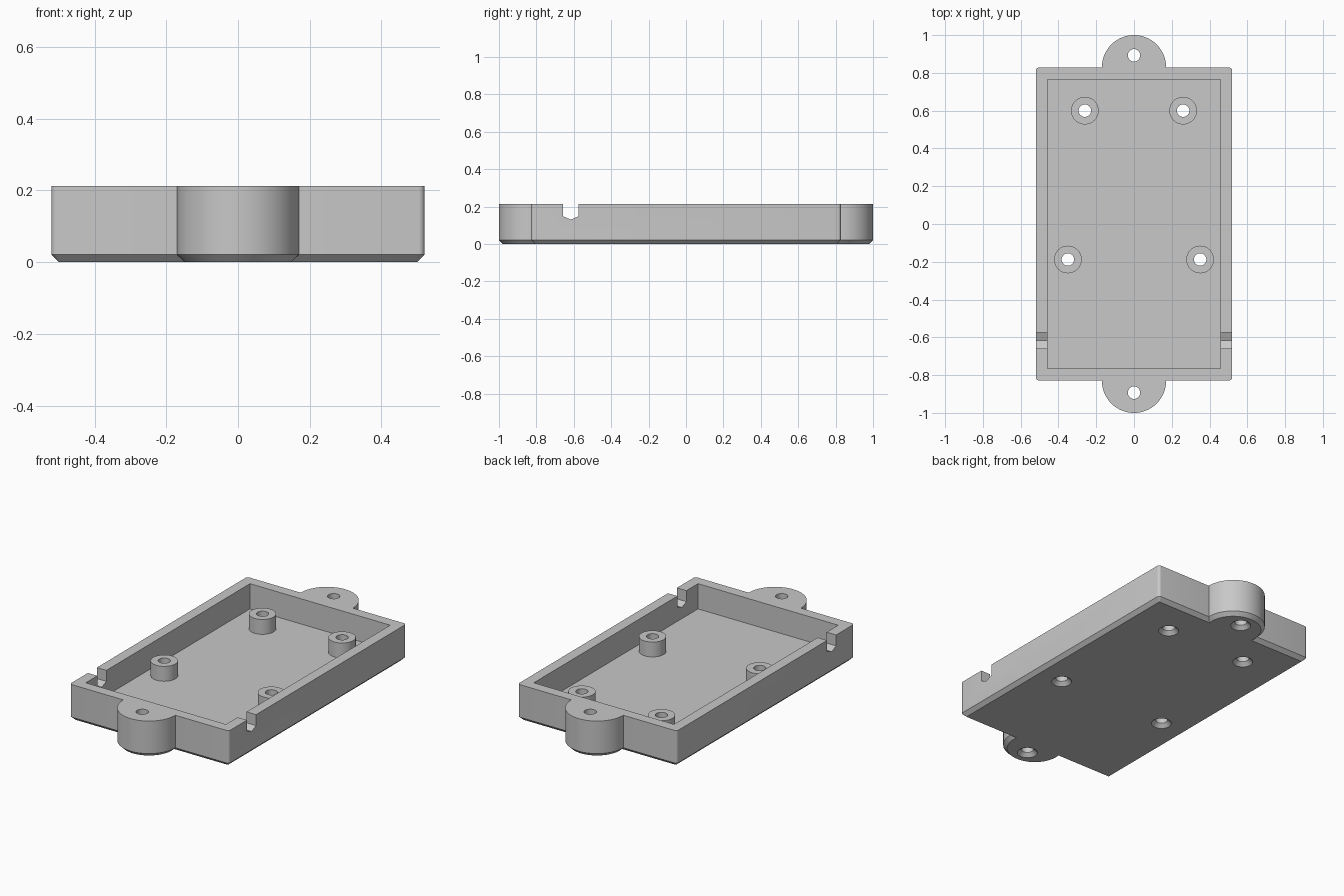
import bpy
from math import cos, sin, pi

cube = bpy.data.objects.get("Cube")
if cube:
    bpy.data.objects.remove(cube)

HEIGHT, FLOOR, BOSS_TOP, BEVEL = 0.213, 0.064, 0.152, 0.021
HALF_X, HALF_Y = 0.52, 0.828
EAR_R, BOSS_R, HOLE_R = 0.17, 0.073, 0.033

grey = bpy.data.materials.new("light grey plastic")
grey.use_nodes = True
colour = (0.58, 0.58, 0.58, 1)
grey.diffuse_color = colour
grey.node_tree.nodes["Principled BSDF"].inputs["Base Color"].default_value = colour


def circle(cx, cy, r, n=64):
    return [(cx + r * cos(2 * pi * i / n), cy + r * sin(2 * pi * i / n)) for i in range(n)]


def rounded_rect(hx, hy, r, n=5):
    points = []
    for k, (sx, sy) in enumerate([(1, 1), (-1, 1), (-1, -1), (1, -1)]):
        for i in range(n + 1):
            a = (k + i / n) * pi / 2
            points.append((sx * (hx - r) + r * cos(a), sy * (hy - r) + r * sin(a)))
    return points


def rectangle(hx, hy):
    return [(hx, hy), (-hx, hy), (-hx, -hy), (hx, -hy)]


def solid(name, rings):
    """Closed solid through a stack of 3D rings with equal point counts."""
    n = len(rings[0])
    verts = [p for ring in rings for p in ring]
    faces = [tuple(reversed(range(n))), tuple(range(len(verts) - n, len(verts)))]
    for k in range(len(rings) - 1):
        for i in range(n):
            j = (i + 1) % n
            faces.append((k * n + i, k * n + j, k * n + n + j, k * n + n + i))
    mesh = bpy.data.meshes.new(name)
    mesh.from_pydata(verts, [], faces)
    mesh.materials.append(grey)
    obj = bpy.data.objects.new(name, mesh)
    bpy.context.collection.objects.link(obj)
    return obj


def stack(name, *levels):
    return solid(name, [[(x, y, z) for x, y in outline] for outline, z in levels])


def combine(target, other, operation):
    """Apply a boolean and discard the helper solid."""
    mod = target.modifiers.new(operation.lower(), "BOOLEAN")
    mod.operation, mod.object, mod.solver = operation, other, "EXACT"
    bpy.context.view_layer.objects.active = target
    bpy.ops.object.modifier_apply(modifier=mod.name)
    bpy.data.objects.remove(other)


# Outer block with a bevelled underside
tray = stack("enclosure_tray",
             (rounded_rect(HALF_X - BEVEL, HALF_Y - BEVEL, 0.004), 0),
             (rounded_rect(HALF_X, HALF_Y, 0.016), BEVEL),
             (rounded_rect(HALF_X, HALF_Y, 0.016), HEIGHT))

# Round mounting ears at both ends
for side in (-1, 1):
    ear = stack("mounting_ear",
                (circle(0, side * 0.83, EAR_R - BEVEL), 0),
                (circle(0, side * 0.83, EAR_R), BEVEL),
                (circle(0, side * 0.83, EAR_R), HEIGHT))
    combine(tray, ear, "UNION")

# Inner cavity
inner = rectangle(0.458, 0.766)
combine(tray, stack("cavity_cutter", (inner, FLOOR), (inner, HEIGHT + 0.1)), "DIFFERENCE")

# Cable notches with a V-shaped bottom through both side walls
notch = [(-0.658, 0.3), (-0.658, 0.148), (-0.616, 0.13), (-0.574, 0.148), (-0.574, 0.3)]
combine(tray, solid("notch_cutter", [[(x, y, z) for y, z in notch] for x in (-0.7, 0.7)]),
        "DIFFERENCE")

# Screw bosses standing on the floor
bosses = [(s * x, y) for x, y in ((0.26, 0.6), (0.35, -0.188)) for s in (-1, 1)]
for x, y in bosses:
    ring = circle(x, y, BOSS_R, 48)
    combine(tray, stack("screw_boss", (ring, 0.03), (ring, BOSS_TOP)), "UNION")

# Screw holes, countersunk from below
for x, y in bosses + [(0, -0.893), (0, 0.893)]:
    wide, narrow = circle(x, y, HOLE_R + BEVEL, 32), circle(x, y, HOLE_R, 32)
    hole = stack("hole_cutter", (wide, -0.05), (wide, 0), (narrow, BEVEL), (narrow, 0.4))
    combine(tray, hole, "DIFFERENCE")

# Smooth the round walls, keep edges sharp
bpy.ops.object.select_all(action="DESELECT")
tray.select_set(True)
bpy.context.view_layer.objects.active = tray
bpy.ops.object.shade_smooth_by_angle(angle=pi / 6)
